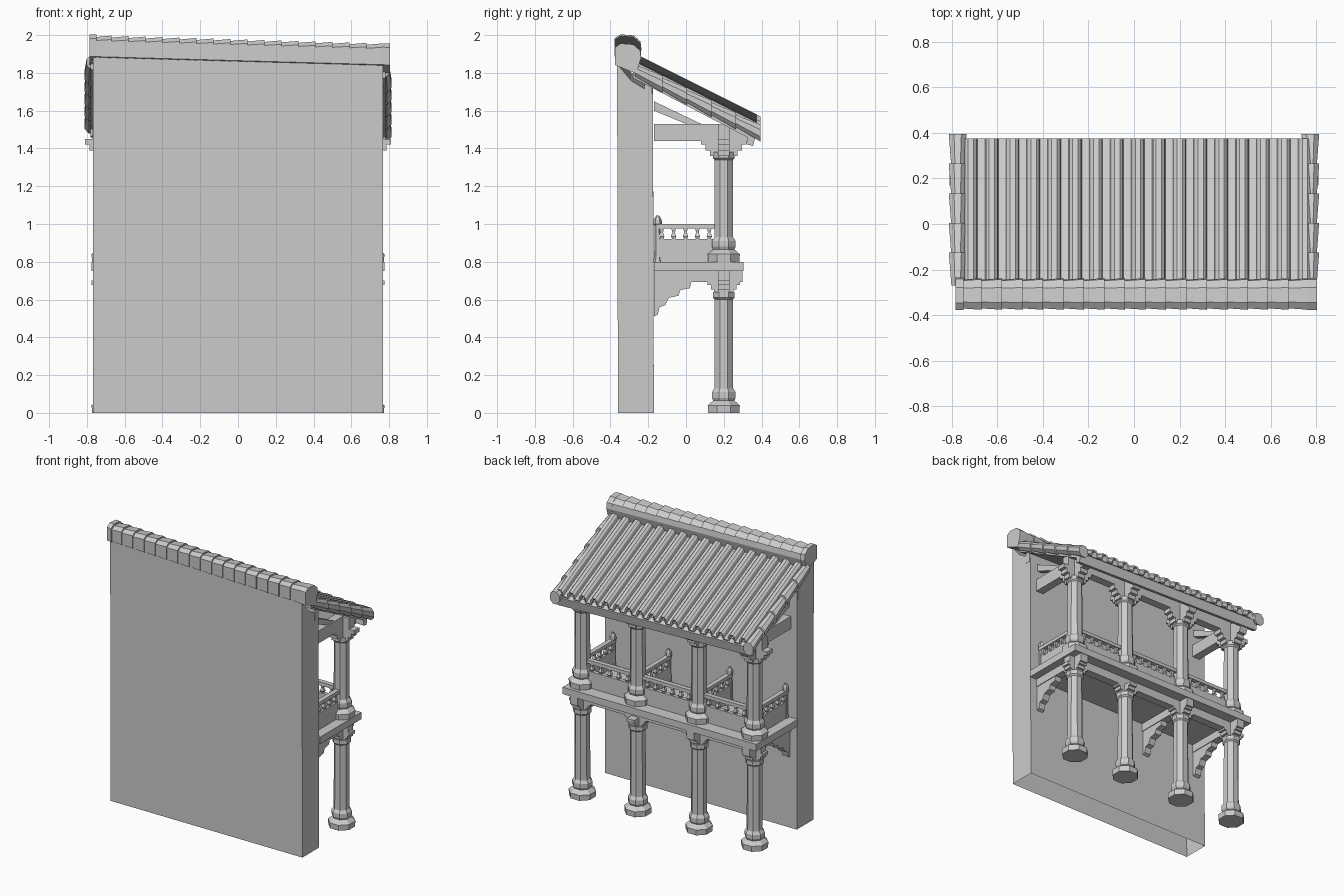
import bpy, bmesh, math
from mathutils import Vector

cube = bpy.data.objects.get("Cube")
if cube:
    bpy.data.objects.remove(cube, do_unlink=True)

GREY = (0.6, 0.6, 0.6, 1)
stone = bpy.data.materials.new("plain grey")
stone.use_nodes = True
stone.diffuse_color = GREY
stone.node_tree.nodes["Principled BSDF"].inputs["Base Color"].default_value = GREY

COLUMNS = (-0.69, -0.245, 0.245, 0.69)
COL_Y = 0.2
WALL_Y = -0.17
SLOPE = -0.5


def drop(x):
    """The roof line sinks gently towards +x."""
    return -0.022 * x / 0.78


def finish(name, bm):
    bmesh.ops.recalc_face_normals(bm, faces=bm.faces)
    mesh = bpy.data.meshes.new(name)
    bm.to_mesh(mesh)
    bm.free()
    mesh.materials.append(stone)
    obj = bpy.data.objects.new(name, mesh)
    bpy.context.collection.objects.link(obj)
    return obj


def loft(bm, rings, caps=True):
    """Skin a list of closed rings of points."""
    rows = [[bm.verts.new(p) for p in ring] for ring in rings]
    n = len(rows[0])
    for a, b in zip(rows, rows[1:]):
        for i in range(n):
            j = (i + 1) % n
            bm.faces.new((a[i], a[j], b[j], b[i]))
    if caps:
        bm.faces.new(rows[0])
        bm.faces.new(rows[-1])


def box(bm, x, y, z):
    loft(bm, [[(x[0], y[0], h), (x[1], y[0], h), (x[1], y[1], h), (x[0], y[1], h)] for h in z])


def prism(bm, x0, x1, profile):
    """Extrude a (y, z) outline along x."""
    loft(bm, [[(x, y, z) for y, z in profile] for x in (x0, x1)])


def turned(bm, x, y, profile, sides=8):
    """Faceted turning from (radius, height) pairs."""
    rings = []
    for r, z in profile:
        r /= math.cos(math.pi / sides)
        rings.append([(x + r * math.cos((i + 0.5) * math.tau / sides),
                       y + r * math.sin((i + 0.5) * math.tau / sides), z) for i in range(sides)])
    loft(bm, rings)


def build(name, fn, *args):
    bm = bmesh.new()
    fn(bm, *args)
    return finish(name, bm)


# Back wall, open underneath
def wall(bm):
    prof = [(-0.36, 0), (WALL_Y, 0), (-0.175, 1.71), (-0.29, 1.78), (-0.365, 1.87)]
    loft(bm, [[(x, y, z + (drop(x) if z > 1 else 0)) for y, z in prof] for x in (-0.768, 0.768)])
    bm.faces.ensure_lookup_table()
    low = [f for f in bm.faces if all(v.co.z < 0.01 for v in f.verts)]
    bmesh.ops.delete(bm, geom=low, context="FACES_ONLY")


build("back_wall", wall)


# Columns: moulded foot, faceted shaft, collar
def column(bm, x, foot, top):
    turned(bm, x, COL_Y, [(0.083, foot), (0.085, foot + 0.04), (0.068, foot + 0.055),
                          (0.056, foot + 0.065), (0.063, foot + 0.08), (0.063, foot + 0.11),
                          (0.05, foot + 0.13), (0.048, top - 0.04), (0.058, top - 0.03),
                          (0.058, top)])


# Stepped cross-shaped bracket over a column
def bracket(bm, x, z, reach, height):
    for k, part in enumerate((0.6, 0.8, 1.0)):
        h = (z + height * k / 3, z + height * (k + 1) / 3)
        r = reach * part
        box(bm, (x - r, x + r), (COL_Y - 0.03, COL_Y + 0.03), h)
        box(bm, (x - 0.03, x + 0.03), (COL_Y - r, COL_Y + r), h)


for i, cx in enumerate(COLUMNS, 1):
    build(f"lower_column_{i}", column, cx, 0.0, 0.64)
    build(f"upper_column_{i}", column, cx, 0.8, 1.38)
    build(f"lower_bracket_{i}", bracket, cx, 0.63, 0.085, 0.07)
    build(f"upper_bracket_{i}", bracket, cx, 1.36, 0.12, 0.09)


# Balcony floor, edge beams and wall corbels
def floor(bm):
    box(bm, (-0.775, 0.775), (WALL_Y, 0.305), (0.75, 0.8))


def floor_beams(bm):
    box(bm, (-0.76, 0.76), (COL_Y - 0.03, COL_Y + 0.03), (0.69, 0.75))
    for x in (COLUMNS[0], COLUMNS[1], COLUMNS[3]):
        box(bm, (x - 0.03, x + 0.03), (WALL_Y, 0.3), (0.692, 0.752))


def corbel(bm, x):
    prism(bm, x - 0.025, x + 0.025, [
        (-0.17, 0.7), (0.03, 0.7), (0.02, 0.66), (-0.03, 0.65), (-0.04, 0.62), (-0.09, 0.61),
        (-0.11, 0.57), (-0.14, 0.56), (-0.15, 0.52), (-0.17, 0.51)])


build("balcony_floor", floor)
build("floor_beams", floor_beams)
for i, cx in enumerate((COLUMNS[0], COLUMNS[1], COLUMNS[3]), 1):
    build(f"wall_corbel_{i}", corbel, cx)


# Railing: solid panel, small balusters, square handrail
def railing(bm, a, b):
    a, b = Vector(a), Vector(b)
    along = (b - a).normalized()
    side = Vector((-along.y, along.x))

    def bar(width, z):
        loft(bm, [[(*(p + side * s), h) for p, s in
                   ((a, -width), (b, -width), (b, width), (a, width))] for h in z])
    bar(0.014, (0.8, 0.92))
    bar(0.017, (0.975, 1.0))
    count = round((b - a).length / 0.065)
    for k in range(count):
        p = a.lerp(b, (k + 0.5) / count)
        turned(bm, p.x, p.y, [(0.008, 0.92), (0.014, 0.935), (0.007, 0.955), (0.012, 0.978)], 4)


for i, (xa, xb) in enumerate(zip(COLUMNS, COLUMNS[1:]), 1):
    build(f"front_railing_{i}", railing, (xa + 0.045, COL_Y), (xb - 0.045, COL_Y))
for i, cx in enumerate(COLUMNS, 1):
    build(f"cross_railing_{i}", railing, (cx, -0.16), (cx, COL_Y - 0.045))
    build(f"wall_post_{i}", turned, cx, -0.15,
          [(0.02, 0.8), (0.016, 0.83), (0.014, 0.99), (0.02, 1.0), (0.018, 1.025), (0.006, 1.045)], 6)


# Roof framing: plate, ties, struts and purlins
def roof_frame(bm):
    box(bm, (-0.77, 0.77), (COL_Y - 0.03, COL_Y + 0.03), (1.45, 1.53))
    for x in (COLUMNS[0], COLUMNS[3]):
        box(bm, (x - 0.03, x + 0.03), (WALL_Y, COL_Y), (1.44, 1.53))
        prism(bm, x - 0.02, x + 0.02, [(-0.17, 1.6), (-0.17, 1.65), (0.08, 1.53), (0.0, 1.53)])
    box(bm, (-0.77, 0.77), (-0.22, -0.18), (1.66, 1.75))
    for x in COLUMNS:
        prism(bm, x - 0.03, x + 0.03, [(0.2, 1.42), (0.32, 1.42), (0.34, 1.46), (0.34, 1.49), (0.2, 1.53)])


build("roof_frame", roof_frame)


# Sloping roof boards and eave board
def roof_boards(bm):
    loft(bm, [[(x, y, 1.655 + SLOPE * y + t + drop(x)) for y, t in
               ((-0.28, 0), (0.345, -0.012), (0.345, 0.04), (-0.28, 0.04))] for x in (-0.78, 0.78)])
    loft(bm, [[(x, y, z + drop(x)) for y, z in
               ((0.32, 1.445), (0.355, 1.435), (0.37, 1.5), (0.33, 1.53))] for x in (-0.78, 0.78)])


build("roof_boards", roof_boards)

# Rows of pan and cover tiles as one folded sheet
TILES = 17
PITCH = 1.56 / TILES


def tile_sheet(bm):
    fold = ((0, 0), (0.36, 0), (0.42, 0.028), (0.56, 0.042), (0.82, 0.042), (0.96, 0.028))
    line = [(-0.78 + (k + u) * PITCH, h) for k in range(TILES) for u, h in fold] + [(0.78, 0)]
    rows = []
    for y in (-0.27, 0.375):
        rows.append([bm.verts.new((x, y, 1.705 + SLOPE * y + h + drop(x))) for x, h in line])
    for i in range(len(line) - 1):
        bm.faces.new((rows[0][i], rows[0][i + 1], rows[1][i + 1], rows[1][i]))


sheet = build("roof_tiles", tile_sheet)
thick = sheet.modifiers.new("thickness", "SOLIDIFY")
thick.thickness = 0.012
thick.offset = -1


# Overlapping verge tiles down both roof ends
def verge(bm, x):
    steps = 5
    for k in range(steps):
        y0 = -0.27 + 0.65 * k / steps
        y1 = y0 + 0.65 / steps + 0.015
        rings = []
        for y, r in ((y0, 0.03), (y1, 0.042)):
            z = 1.7 + SLOPE * y + drop(x)
            rings.append([(x + r * math.cos(i * math.tau / 8 + 0.39),
                           y, z + r * 1.15 * math.sin(i * math.tau / 8 + 0.39)) for i in range(8)])
        loft(bm, rings)


for label, vx in (("left", 0.775), ("right", -0.775)):
    build(f"{label}_verge_tiles", verge, vx)


# Ridge capping: overlapping segments and end blocks
RIDGE = ((-0.375, 1.865), (-0.375, 1.955), (-0.345, 1.975), (-0.28, 1.97), (-0.245, 1.94),
         (-0.24, 1.9), (-0.265, 1.82))


def ridge_piece(bm, x0, x1, s0, s1):
    rings = []
    for x, s in ((x0, s0), (x1, s1)):
        rings.append([(x, -0.31 + (y + 0.31) * s, 1.865 + (z - 1.865) * s + drop(x))
                      for y, z in RIDGE])
    loft(bm, rings)


for i in range(TILES):
    rx = -0.765 + i * 0.09
    build(f"ridge_tile_{i + 1}", ridge_piece, rx, rx + 0.095, 0.93, 1.03)
build("right_ridge_end", ridge_piece, -0.785, -0.75, 1.06, 1.06)
build("left_ridge_end", ridge_piece, 0.76, 0.805, 1.03, 1.03)
